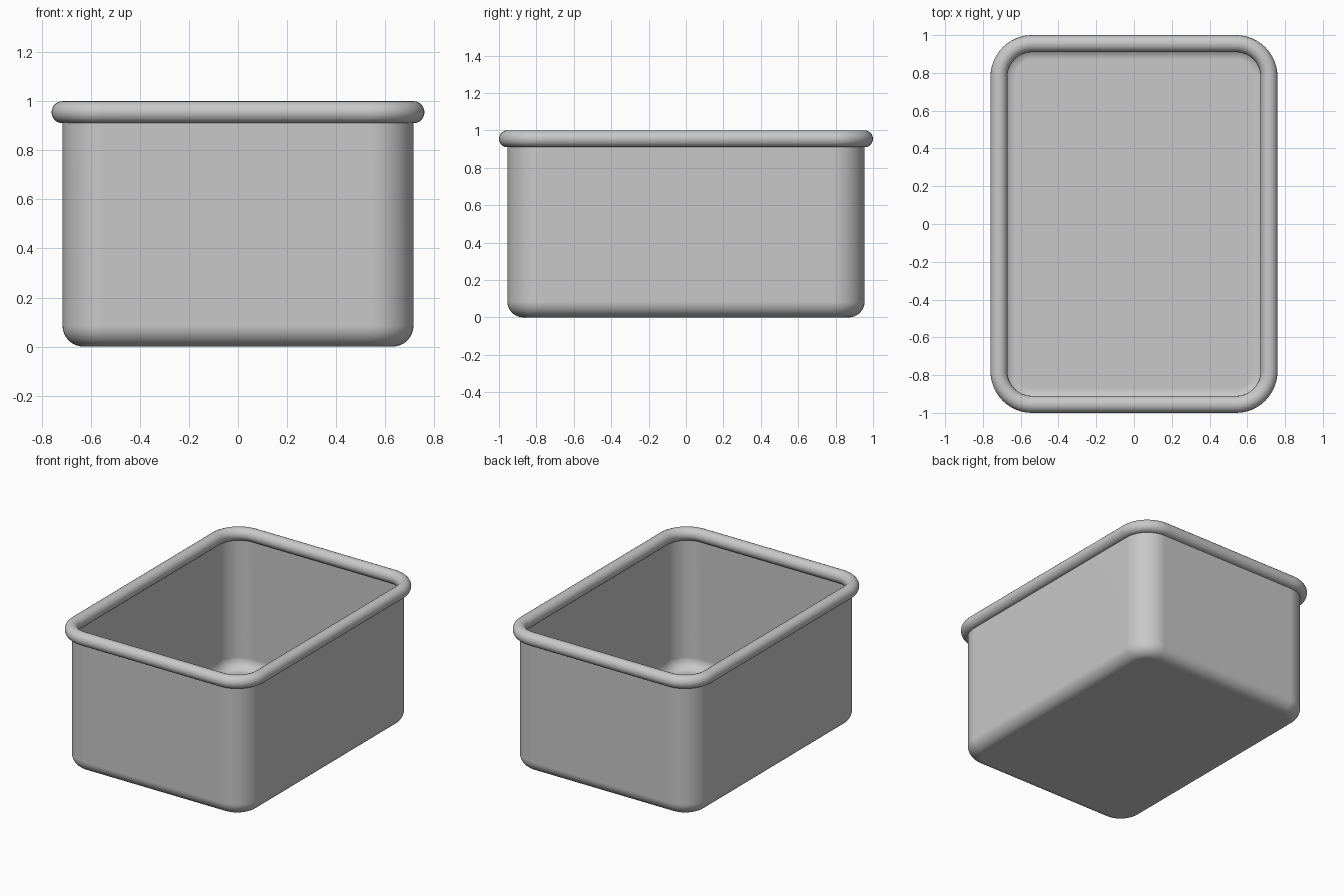
import bpy
import bmesh
from math import sin, cos, pi, radians

cube = bpy.data.objects.get("Cube")
if cube:
    bpy.data.objects.remove(cube, do_unlink=True)

HALF_X, HALF_Y, CORNER = 0.715, 0.955, 0.175   # wall outline
WALL, FILLET = 0.012, 0.085                    # sheet thickness, bottom rounding
TUBE = 0.045                                   # rolled rim radius
RIM_Z = 1.0 - TUBE

metal = bpy.data.materials.new("grey_metal")
metal.use_nodes = True
GREY = (0.58, 0.58, 0.58, 1)
metal.diffuse_color = GREY
metal.node_tree.nodes["Principled BSDF"].inputs["Base Color"].default_value = GREY


def outline(inset, z, steps=12):
    """Rounded rectangle, moved inwards by inset."""
    r = CORNER - inset
    points = []
    for i, (sx, sy) in enumerate([(1, 1), (-1, 1), (-1, -1), (1, -1)]):
        for k in range(steps + 1):
            a = (i + k / steps) * pi / 2
            points.append((sx * (HALF_X - CORNER) + r * cos(a),
                           sy * (HALF_Y - CORNER) + r * sin(a), z))
    return points


def loft(name, profile, closed):
    """Sweep an (inset, z) profile round the outline; cap the ends if open."""
    bm = bmesh.new()
    rings = [[bm.verts.new(p) for p in outline(*pair)] for pair in profile]
    pairs = list(zip(rings, rings[1:]))
    if closed:
        pairs.append((rings[-1], rings[0]))
    else:
        bm.faces.new(rings[0][::-1])
        bm.faces.new(rings[-1])
    for a, b in pairs:
        for i in range(len(a)):
            j = (i + 1) % len(a)
            bm.faces.new((a[i], a[j], b[j], b[i]))
    bmesh.ops.recalc_face_normals(bm, faces=bm.faces[:])
    mesh = bpy.data.meshes.new(name)
    bm.to_mesh(mesh)
    bm.free()
    mesh.materials.append(metal)
    obj = bpy.data.objects.new(name, mesh)
    bpy.context.collection.objects.link(obj)
    bpy.ops.object.select_all(action='DESELECT')
    obj.select_set(True)
    bpy.context.view_layer.objects.active = obj
    bpy.ops.object.shade_smooth_by_angle(angle=radians(40))
    # keep the large flat faces evenly shaded
    weighted = obj.modifiers.new("even_shading", 'WEIGHTED_NORMAL')
    weighted.keep_sharp = True
    return obj


def fillet(radius, steps=8):
    """Bottom rounding from the base up to the wall."""
    return [(FILLET - radius * sin(a), FILLET - radius * cos(a))
            for a in (k / steps * pi / 2 for k in range(steps + 1))]


# Pan body: outer skin up to the rim, then inner skin down to the floor
outer = fillet(FILLET) + [(0, RIM_Z)]
inner = [(WALL, RIM_Z)] + fillet(FILLET - WALL)[::-1]
loft("pan_body", outer + inner, closed=False)

# Rolled rim centred on the wall
rim = [(TUBE * cos(a), RIM_Z + TUBE * sin(a))
       for a in (k / 20 * 2 * pi for k in range(20))]
loft("rolled_rim", rim, closed=True)
